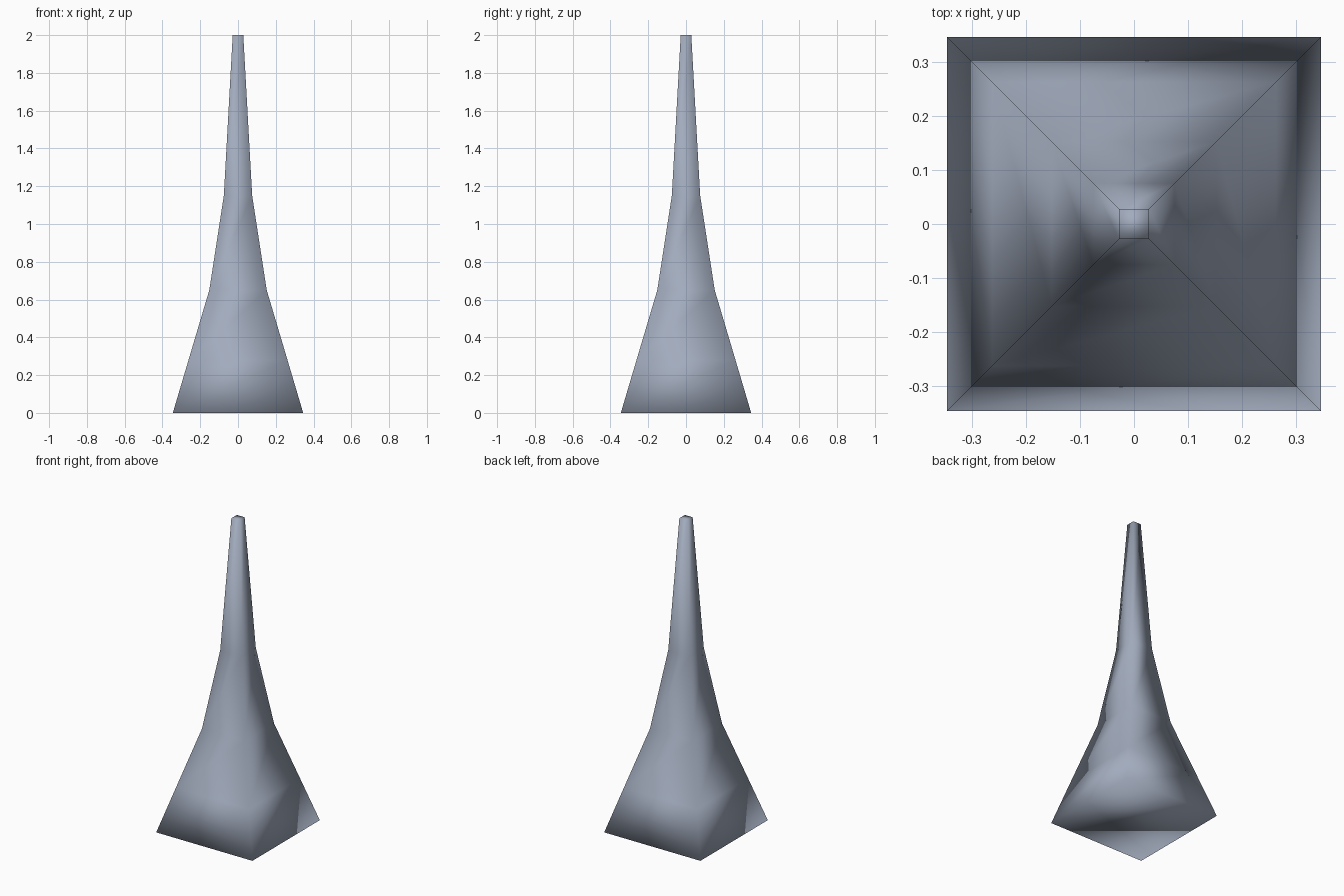
import bpy
import bmesh

cube = bpy.data.objects.get("Cube")
if cube:
    bpy.data.objects.remove(cube, do_unlink=True)

# Blue-grey finish
colour = (0.36, 0.41, 0.51, 1.0)
mat = bpy.data.materials.new("blue_grey")
mat.use_nodes = True
mat.diffuse_color = colour
mat.node_tree.nodes["Principled BSDF"].inputs["Base Color"].default_value = colour

# Square profile: (height, half width) from foot to tip
PROFILE = [(0, 0.345), (0.28, 0.262), (0.65, 0.152), (1.15, 0.075), (2.0, 0.028)]
CORNERS = [(-1, -1), (1, -1), (1, 1), (-1, 1)]

# Tapered four-sided spire, closed at both ends
bm = bmesh.new()
rings = [[bm.verts.new((sx * w, sy * w, z)) for sx, sy in CORNERS] for z, w in PROFILE]
for low, high in zip(rings, rings[1:]):
    for i in range(4):
        j = (i + 1) % 4
        bm.faces.new((low[i], low[j], high[j], high[i]))
bm.faces.new(reversed(rings[0]))
bm.faces.new(rings[-1])
for face in bm.faces:
    face.smooth = True

mesh = bpy.data.meshes.new("tapered_spire")
bm.to_mesh(mesh)
bm.free()
mesh.materials.append(mat)
bpy.context.collection.objects.link(bpy.data.objects.new("tapered_spire", mesh))
